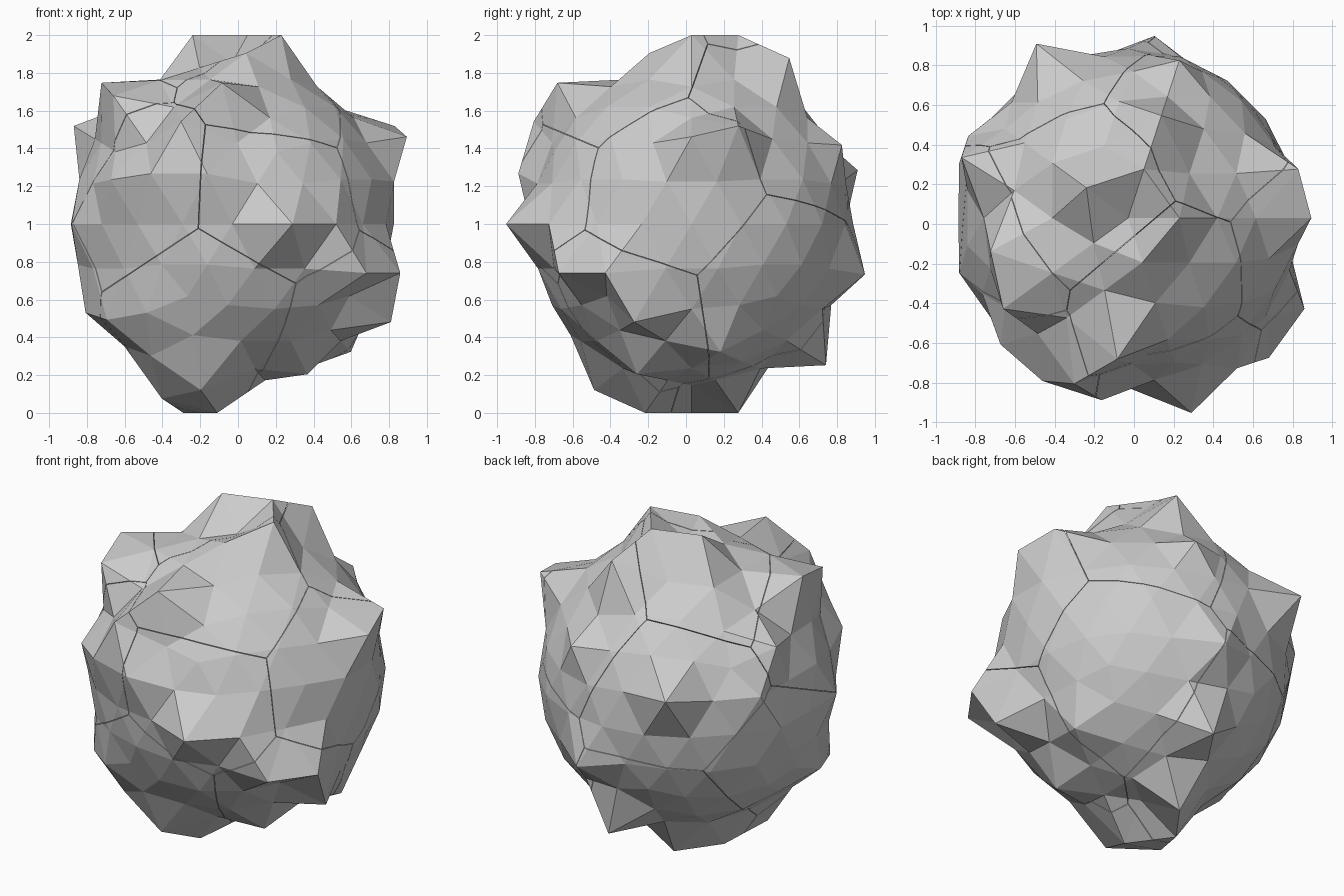
import bpy, bmesh
from math import cos, sin, sqrt, radians
from mathutils import Vector

if "Cube" in bpy.data.objects:
    bpy.data.objects.remove(bpy.data.objects["Cube"])

CENTRE = Vector((-0.03, 0.03, 1.0))
BASE = 0.855     # radius of the untouched surface
GAP = 0.0015     # half width of the cracks

# Bumps grouped by radius: (azimuth in degrees, height of the unit direction)
BUMPS = {
    1.033: [(0, .97), (72, .97), (144, .97), (72, .85),            # crown
            (0, .45), (17.5, .51),                                 # right shoulder
            (-144, .66), (-166, .72), (161.5, .51),                # left shoulder
            (-94, .72), (-108, .53), (-72, 0),                     # front
            (-26.5, -.23), (-45.5, -.23), (-18.5, -.51),           # lower right
            (117.7, .28), (85.6, -.72),                            # back
            (180, -.97), (108, -.97), (-108, -.97), (-144, -.89), (-108, -.85)],  # foot
    0.965: [(81.7, -.28), (-98.3, .28), (-117.7, .28), (-144, -.53), (-130.4, -.72)],
    0.935: [(72, .45), (-54, 0), (153.5, .23), (-36, -.85), (-72, .97), (-134.5, .23),
            (13.6, -.72), (-125.5, -.51), (-162.5, -.51)],
    0.895: [(-162, 0), (162, 0), (9.5, .23), (-9.5, .23), (-144, .85), (144, .85),
            (-157.6, -.72), (-108, -.66)],
}

# Middle points of the fracture cells
CELLS = [Vector(p) for p in (
    (-.58, -.65, 1.2), (.2, -.7, 1.15), (-.15, -.65, .55), (.2, -.45, 1.75),
    (.75, -.1, 1.2), (.6, -.35, .5), (.55, .5, .65), (.3, .5, 1.5), (-.4, .6, 1.2),
    (-.7, .2, .8), (-.35, .2, 1.75), (-.3, .6, .4), (-.75, -.1, 1.5))]


def direction(az, z):
    r = sqrt(1 - z * z)
    return Vector((r * cos(radians(az)), r * sin(radians(az)), z))


# Whole rock: icosphere with selected points pushed outwards
rock = bmesh.new()
bmesh.ops.create_icosphere(rock, subdivisions=3, radius=1)
dirs = [v.co.normalized() for v in rock.verts]
radii = [BASE] * len(dirs)
for radius, spots in BUMPS.items():
    for az, z in spots:
        d = direction(az, z)
        radii[max(range(len(dirs)), key=lambda i: dirs[i].dot(d))] = radius
for v, d, r in zip(rock.verts, dirs, radii):
    v.co = CENTRE + d * r


# Cut the rock into pieces with hairline cracks, one per cell
def make_piece(index, seed):
    bm = rock.copy()
    for other in CELLS:
        if other is seed or not bm.verts:
            continue
        normal = (other - seed).normalized()
        bmesh.ops.bisect_plane(bm, geom=bm.verts[:] + bm.edges[:] + bm.faces[:],
                               plane_co=(seed + other) / 2 - normal * GAP,
                               plane_no=normal, clear_outer=True)
        rim = [e for e in bm.edges if e.is_boundary]
        if rim:
            bmesh.ops.holes_fill(bm, edges=rim, sides=0)
    bmesh.ops.recalc_face_normals(bm, faces=bm.faces[:])
    mesh = bpy.data.meshes.new(f"rock_piece_{index}")
    bm.to_mesh(mesh)
    bm.free()
    bpy.context.collection.objects.link(bpy.data.objects.new(mesh.name, mesh))


for i, seed in enumerate(CELLS, 1):
    make_piece(i, seed)
rock.free()
